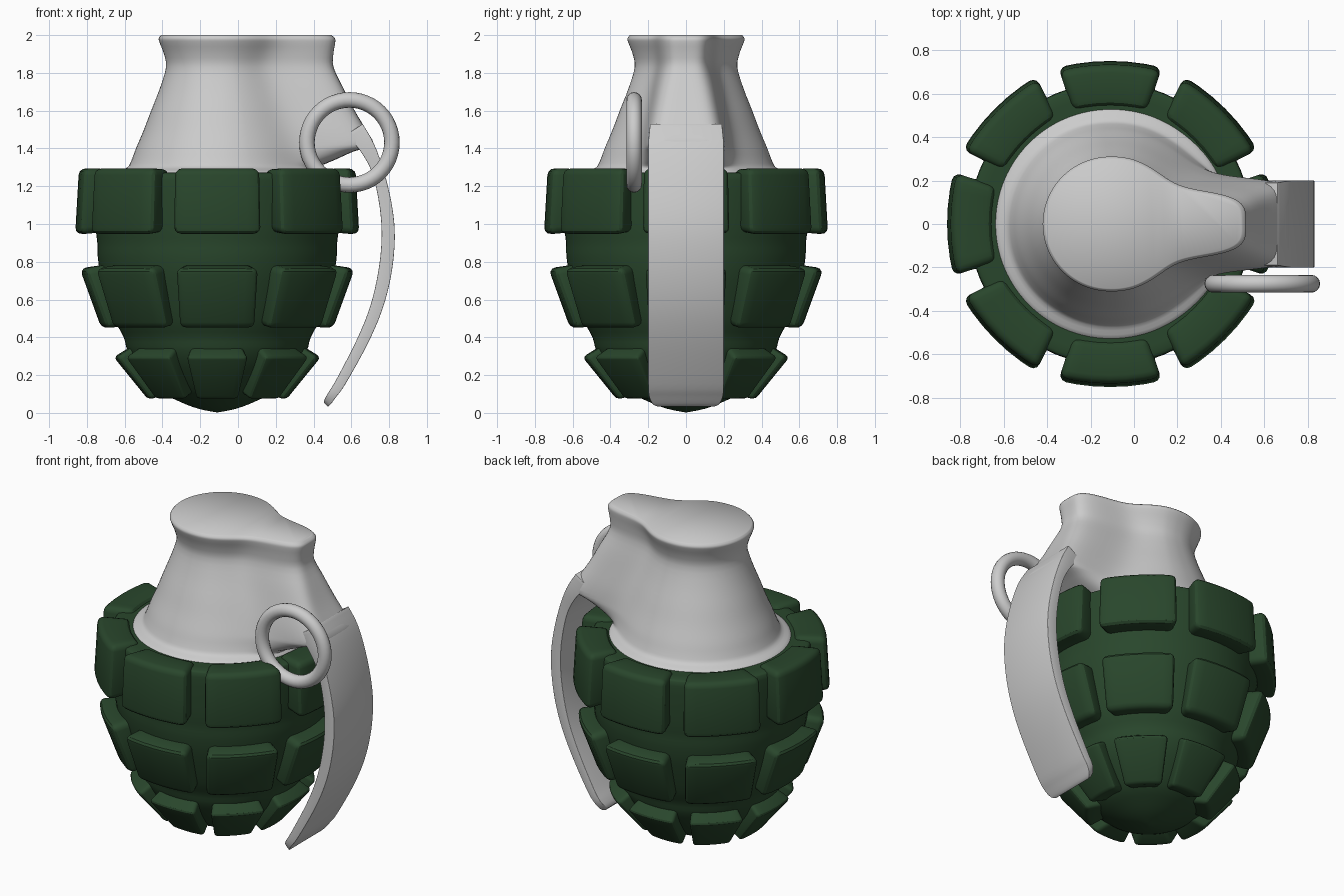
import bpy, bmesh
from math import sin, cos, pi, radians

if "Cube" in bpy.data.objects:
    bpy.data.objects.remove(bpy.data.objects["Cube"])

CX = -0.11  # body axis
green = bpy.data.materials.new("dark_green")
green.diffuse_color = (0.022, 0.062, 0.025, 1)
green.use_nodes = True
green.node_tree.nodes["Principled BSDF"].inputs["Base Color"].default_value = green.diffuse_color


def catmull(pts, n):
    """Smooth curve through tuples of any length."""
    out = []
    for i in range(len(pts) - 1):
        p = [pts[max(i - 1, 0)], pts[i], pts[i + 1], pts[min(i + 2, len(pts) - 1)]]
        for k in range(n):
            t = k / n
            out.append(tuple(0.5 * (2 * b + (c - a) * t + (2 * a - 5 * b + 4 * c - d) * t * t
                                    + (3 * b - a - 3 * c + d) * t ** 3) for a, b, c, d in zip(*p)))
    return out + [pts[-1]]


def loft(name, rings, mat=None, bevel=0, angle=40):
    """Skin a list of closed rings and cap both ends."""
    bm = bmesh.new()
    rows = [[bm.verts.new(v) for v in r] for r in rings]
    for a, b in zip(rows, rows[1:]):
        n = len(a)
        for i in range(n):
            bm.faces.new((a[i], a[(i + 1) % n], b[(i + 1) % n], b[i]))
    bm.faces.new(rows[0][::-1])
    bm.faces.new(rows[-1])
    bmesh.ops.recalc_face_normals(bm, faces=bm.faces)
    me = bpy.data.meshes.new(name)
    bm.to_mesh(me)
    bm.free()
    ob = bpy.data.objects.new(name, me)
    bpy.context.collection.objects.link(ob)
    if mat:
        me.materials.append(mat)
    bpy.ops.object.select_all(action='DESELECT')
    bpy.context.view_layer.objects.active = ob
    ob.select_set(True)
    if bevel:
        m = ob.modifiers.new("bevel", 'BEVEL')
        m.width, m.segments, m.limit_method, m.angle_limit = bevel, 3, 'ANGLE', radians(35)
        bpy.ops.object.modifier_apply(modifier="bevel")
    bpy.ops.object.shade_smooth_by_angle(angle=radians(angle))
    return ob


# Body core: turned profile (radius, z)
core = [(0.005, 0.003), (0.1, 0.022), (0.2, 0.06), (0.3, 0.115), (0.42, 0.24), (0.475, 0.33), (0.495, 0.4),
        (0.545, 0.5), (0.61, 0.7), (0.632, 0.82), (0.635, 0.9), (0.645, 1.0), (0.65, 1.23),
        (0.63, 1.268), (0.56, 1.272), (0.45, 1.272)]
loft("body_core", [[(CX + r * cos(2 * pi * i / 64), r * sin(2 * pi * i / 64), z) for i in range(64)]
                   for r, z in catmull(core, 3)], green)

# Body blocks: three rows of eight; section as (radius, z, half angle)
ROWS = {
    "upper": [(0.54, 1.29, 18.3), (0.732, 1.295, 18.3), (0.752, 0.945, 18.3), (0.58, 0.96, 18.3)],
    "middle": [(0.56, 0.79, 18), (0.728, 0.765, 17.8), (0.612, 0.445, 19.5), (0.46, 0.47, 19)],
    "lower": [(0.42, 0.375, 17.5), (0.548, 0.295, 17.5), (0.365, 0.07, 18), (0.2, 0.13, 18)],
}
for row, sec in ROWS.items():
    for k in range(8):
        rings = []
        for s in range(7):
            f = s / 3 - 1
            ring = []
            for r, z, h in sec:
                a = k * pi / 4 + radians(h) * f
                rr = r * (1 + 0.012 * f * f)   # slightly flatter than a circle
                ring.append((CX + rr * cos(a), rr * sin(a), z))
            rings.append(ring)
        loft(f"{row}_block_{k + 1}", rings, green, 0.036, 30)

# Cap: cone blending into a nose; sections (z, cone radius, nose reach, nose half width, squareness)
cap = [(1.24, 0.54, 0.3, 0.2, 4), (1.275, 0.525, 0.32, 0.2, 4), (1.30, 0.475, 0.42, 0.2, 4),
       (1.335, 0.455, 0.56, 0.2, 5), (1.385, 0.436, 0.70, 0.205, 7), (1.42, 0.422, 0.81, 0.205, 8),
       (1.5, 0.388, 0.775, 0.2, 7), (1.6, 0.35, 0.718, 0.185, 6), (1.72, 0.303, 0.66, 0.165, 5),
       (1.83, 0.271, 0.61, 0.145, 4), (1.9, 0.282, 0.608, 0.145, 4), (1.955, 0.303, 0.615, 0.15, 4),
       (1.982, 0.31, 0.614, 0.15, 4), (2.0, 0.297, 0.595, 0.14, 4)]


def cap_radius(a, R, N, w, q):
    if cos(a) <= 0:
        return R
    box = ((cos(a) / N) ** q + (abs(sin(a)) / w) ** q) ** (-1 / q)
    fade = min(1, cos(a) * 3)
    return (R ** 4 + fade * box ** 4) ** 0.25


rings = []
for z, R, N, w, q in catmull(cap, 3):
    ring = []
    for i in range(128):
        t = 2 * pi * i / 128
        a = t - 0.5 * sin(t)          # denser points round the nose
        r = cap_radius(a, R, N, w, q)
        ring.append((CX + r * cos(a), r * sin(a), z))
    rings.append(ring)
loft("cap", rings, angle=50)

# Lever: curved strip (outer x, z, inner x, z, half width)
lever = [(0.66, 1.53, 0.57, 1.47, 0.19), (0.722, 1.42, 0.645, 1.39, 0.2), (0.778, 1.26, 0.71, 1.27, 0.2),
         (0.818, 1.08, 0.75, 1.09, 0.2), (0.83, 0.92, 0.76, 0.92, 0.2), (0.812, 0.735, 0.742, 0.745, 0.2),
         (0.765, 0.55, 0.70, 0.565, 0.2), (0.686, 0.365, 0.63, 0.39, 0.2), (0.57, 0.155, 0.525, 0.185, 0.2),
         (0.52, 0.085, 0.48, 0.11, 0.195), (0.49, 0.045, 0.46, 0.075, 0.175), (0.475, 0.033, 0.455, 0.055, 0.15)]
loft("lever", [[(xo, -w, zo), (xo, w, zo), (xi, w, zi), (xi, -w, zi)]
               for xo, zo, xi, zi, w in catmull(lever, 4)], bevel=0.012)

# Pull ring
bpy.ops.mesh.primitive_torus_add(major_radius=0.225, minor_radius=0.041, major_segments=48, minor_segments=16,
                                 location=(0.59, -0.275, 1.432), rotation=(pi / 2, 0, 0))
bpy.context.object.name = "pull_ring"
bpy.ops.object.shade_smooth()
